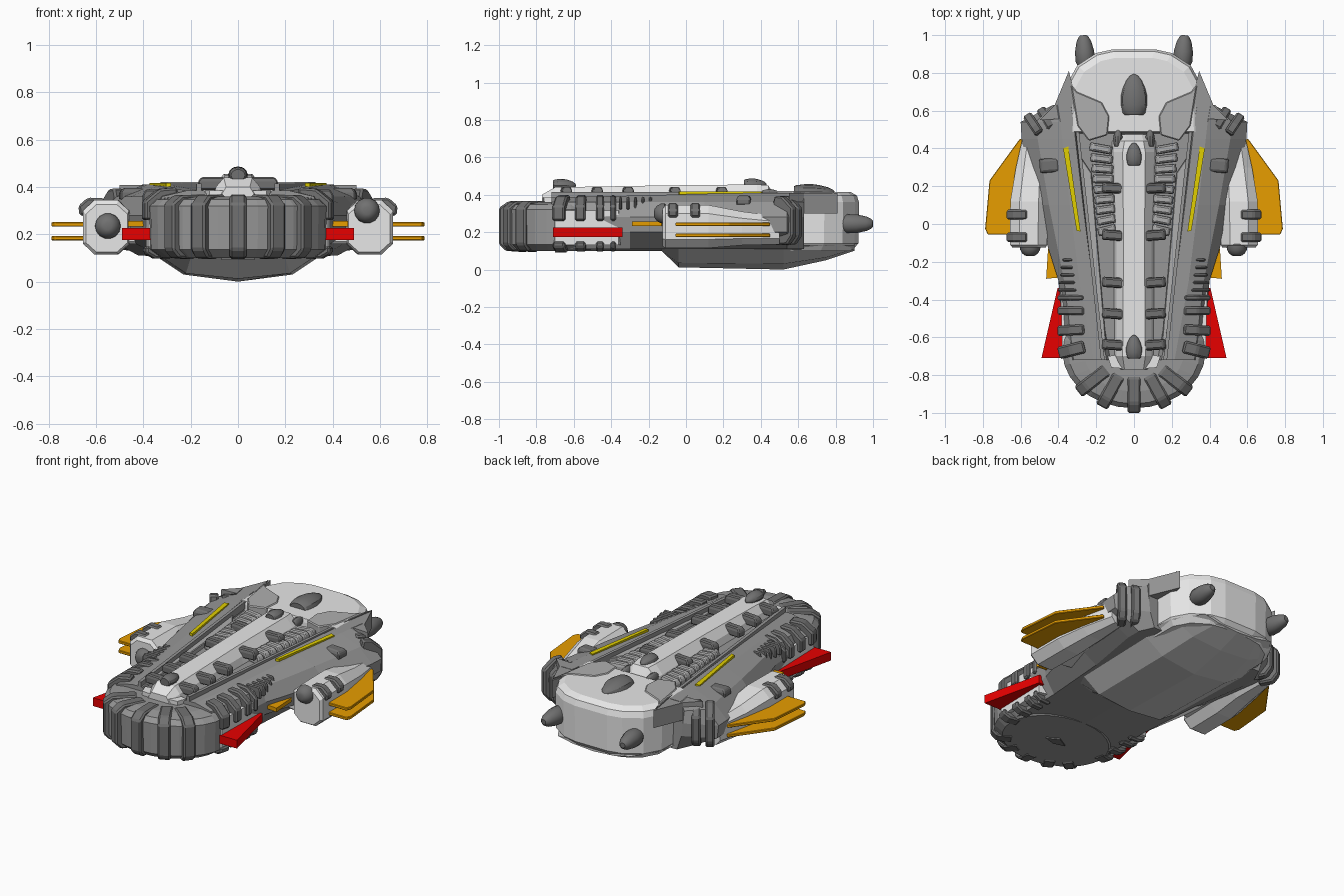
import bpy, bmesh, math
from mathutils import Matrix, Vector

if "Cube" in bpy.data.objects:
    bpy.data.objects.remove(bpy.data.objects["Cube"])


def material(name, r, g, b):
    m = bpy.data.materials.new(name)
    m.diffuse_color = (r, g, b, 1)
    m.use_nodes = True
    m.node_tree.nodes["Principled BSDF"].inputs["Base Color"].default_value = m.diffuse_color
    return m


LIGHT = material("light grey", .85, .85, .85)
BELLY = material("belly grey", .60, .60, .60)
PANEL = material("panel grey", .43, .43, .43)
HULL = material("hull grey", .31, .31, .31)
DARK = material("dark grey", .165, .165, .165)
ORANGE = material("orange", .80, .34, 0)
RED = material("red", .80, 0, 0)
YELLOW = material("yellow", .75, .62, 0)


def loft(name, rings, mat, mirror=False, bevel=0, matrix=None, smooth=0):
    """Skin closed rings of equal length, cap both ends."""
    bm = bmesh.new()
    rows = [[bm.verts.new(p) for p in ring] for ring in rings]
    n = len(rows[0])
    for a, b in zip(rows, rows[1:]):
        for i in range(n):
            j = (i + 1) % n
            bm.faces.new((a[i], a[j], b[j], b[i]))
    bm.faces.new(rows[0])
    bm.faces.new(rows[-1])
    if matrix:
        bm.transform(matrix)
    bmesh.ops.recalc_face_normals(bm, faces=bm.faces)
    me = bpy.data.meshes.new(name)
    bm.to_mesh(me)
    bm.free()
    me.materials.append(mat)
    ob = bpy.data.objects.new(name, me)
    bpy.context.collection.objects.link(ob)
    if bevel:
        mod = ob.modifiers.new("bevel", 'BEVEL')
        mod.width, mod.segments = bevel, 1
    if mirror:
        ob.modifiers.new("mirror", 'MIRROR').use_mirror_merge = False
    if smooth:
        bpy.context.view_layer.objects.active = ob
        ob.select_set(True)
        bpy.ops.object.shade_smooth_by_angle(angle=math.radians(smooth))
        ob.select_set(False)
    return ob


def both(half):
    """Complete a half outline (x >= 0) with its mirror image."""
    return half + [(-p[0],) + tuple(p[1:]) for p in reversed(half) if p[0] > 1e-6]


def prism(name, outline, levels, mat, cy=0, **kw):
    """Stack an xy outline at (z, scale) levels, scaled about (0, cy)."""
    return loft(name, [[(x * s, cy + (y - cy) * s, z) for x, y in outline]
                       for z, s in levels], mat, **kw)


def plate(name, outline, z0, z1, mat, **kw):
    return prism(name, outline, [(z0, 1), (z1, 1)], mat, mirror=True, **kw)


def cleat(name, x, y, z, size, mat=DARK, turn=0, mirror=True):
    """Bevelled block with a narrower top."""
    a, b, h = size[0] / 2, size[1] / 2, size[2] / 2
    rings = [[(-a * s, -b * s, k), (a * s, -b * s, k), (a * s, b * s, k), (-a * s, b * s, k)]
             for k, s in ((-h, 1), (h * .3, 1), (h, .75))]
    m = Matrix.Translation((x, y, z)) @ Matrix.Rotation(math.radians(turn), 4, 'Z')
    return loft(name, rings, mat, mirror, .006, m)


def bullet(name, start, direction, r, length, mirror=False):
    """Rounded cone along a direction."""
    prof = [(0, .75), (.2, 1), (.5, .97), (.8, .75), (.95, .5), (1, .3)]
    rings = [[(r * s * math.cos(t * math.tau / 14), r * s * math.sin(t * math.tau / 14), k * length)
              for t in range(14)] for k, s in prof]
    q = Vector(direction).to_track_quat('Z', 'Y').to_matrix().to_4x4()
    return loft(name, rings, DARK, mirror, matrix=Matrix.Translation(start) @ q, smooth=35)


def drop(name, x, y, z, sx, sy, sz):
    """Faceted teardrop stud, narrowing toward +y."""
    prof = [(-1, .7), (-.9, .85), (-.5, .98), (-.1, 1), (.3, .85), (.7, .58), (.93, .3), (1, .08)]
    rings = [[(x + sx * s * math.cos(t * math.tau / 12), y + sy * k,
               z + sz * s * math.sin(t * math.tau / 12)) for t in range(12)] for k, s in prof]
    return loft(name, rings, DARK, smooth=30)


def rib(name, x, y, angle, profile, width, mirror):
    """Bracket: (outward, z) profile extruded sideways, facing the given angle."""
    rings = [[(r, s * width / 2, z) for r, z in profile] for s in (-1, 1)]
    m = Matrix.Translation((x, y, 0)) @ Matrix.Rotation(math.radians(angle), 4, 'Z')
    return loft(name, rings, DARK, mirror, .009, m)


# Main hull: y, rim x, rim z, shoulder x, widest x, bottom x
hull = [(-.72, .155, .385, .29, .365, .33), (-.3, .23, .395, .34, .40, .33),
        (.1, .28, .405, .42, .525, .36), (.45, .32, .41, .48, .595, .42),
        (.54, .33, .41, .49, .60, .42), (.63, .345, .41, .40, .42, .38)]
loft("main_hull", [both([(0, y, .355), (rx - .03, y, .36), (rx - .01, y, rz), (rx + .06, y, rz),
                         (sx + .03, y, .36), (wx, y, .28), (wx - .01, y, .2), (bx, y, .11), (0, y, .1)])
                   for y, rx, rz, sx, wx, bx in hull], HULL)

# Rear hull block and belly keel
prism("rear_block", both([(.11, .925), (.2, .905), (.30, .84), (.355, .74), (.36, .48)]),
      [(.1, .9), (.14, .99), (.36, 1), (.395, .97), (.415, .88)], LIGHT, cy=.55)
keel = [(-.13, .32, .2, .1, .1), (-.04, .36, .22, .035, .012), (.52, .38, .23, .03, 0),
        (.75, .34, .2, .065, .05), (.9, .24, .14, .11, .1)]
loft("belly_keel", [both([(0, y, .14), (w, y, .13), (lx, y, lz), (0, y, c)])
                    for y, w, lx, lz, c in keel], BELLY)

# Rounded nose disc and the ribs wrapped round it
NY = -.68
prism("nose_disc", [(.378 * math.cos(t * math.tau / 28), NY + .295 * math.sin(t * math.tau / 28))
                    for t in range(28)],
      [(.10, .86), (.135, .99), (.32, 1), (.348, .92), (.36, .7)], HULL, cy=NY)
wrap = [(-.18, .34), (-.165, .368), (-.03, .365), (.02, .33), (.02, .135), (-.015, .10), (-.1, .094)]
for i, a in enumerate((-90, -64, -41)):
    t = math.radians(a)
    rib(f"nose_rib_{i}", .37 * math.cos(t), NY + .30 * math.sin(t), a + (3 if i else 0), wrap, .07, i > 0)
plate("nose_underplate", [(0, -.70), (.07, -.68), (0, -.64)], .092, .11, DARK)

# Light side walls and the clips along them
plate("front_side_wall", [(.3, -.34), (.388, -.36), (.38, -.70), (.3, -.74)], .13, .315, LIGHT)
for i, (y, w, a, x) in enumerate(((-.68, .066, -14, .385), (-.565, .055, -3, .39),
                                 (-.46, .045, 0, .39), (-.39, .03, 0, .39))):
    rib(f"side_top_clip_{i}", x, y, a, [(-.135, .33), (-.125, .398), (-.05, .392), (.015, .34), (.015, .26), (-.1, .26)], w, True)
    rib(f"side_low_clip_{i}", x, y, a, [(-.1, .14), (.01, .15), (.01, .12), (-.03, .098), (-.1, .095)], w, True)
for i in range(5):
    cleat(f"side_vent_{i}", .348 + .004 * (i % 2), -.35 + .04 * i, .355, (.11 - .012 * i, .017, .07))

# Rear corner fins and panels on the deck
plate("rear_tip_fin", [(.345, .81), (.295, .62), (.34, .56), (.50, .55), (.42, .63)], .30, .408, HULL)
plate("rear_deck_patch", [(.335, .74), (.30, .70), (.17, .645), (.13, .57), (.14, .47), (.24, .44), (.30, .52)],
      .35, .42, PANEL, bevel=.006)
plate("deck_panel", [(.285, .36), (.225, .27), (.145, -.66), (.17, -.69)], .35, .388, PANEL, bevel=.004)
plate("rim_rail", [(.35, .79), (.325, .64), (.175, -.72), (.155, -.72), (.308, .64), (.33, .74)], .37, .414, HULL)
plate("yellow_strip", [(.348, .41), (.375, .40), (.304, -.035), (.283, -.04)], .385, .417, YELLOW)
cleat("deck_cleat", .445, .31, .37, (.11, .075, .05), turn=-4)
corner = [(-.11, .36), (-.1, .395), (-.05, .39), (.015, .33), (.015, .18), (-.02, .135), (-.1, .13)]
rib("corner_rib_inner", .488, .60, 60, corner, .05, True)
rib("corner_rib_outer", .56, .568, 56, corner, .05, True)

# Central spine with studs, clips and vertebrae
spine = [(-.77, .08, .05, .40), (-.70, .11, .06, .44), (-.1, .11, .055, .45),
         (.38, .125, .06, .455), (.44, .12, .05, .45), (.475, .09, .04, .39)]
loft("spine", [both([(w, y, .34), (w * .85, y, min(z - .03, .40)), (t, y, z)])
               for y, w, t, z in spine], LIGHT)
plate("spine_front_cap", [(0, -.68), (.14, -.70), (.12, -.76), (0, -.77)], .34, .385, LIGHT)
drop("spine_rear_stud", 0, .37, .455, .04, .06, .032)
drop("spine_front_stud", 0, -.65, .45, .042, .062, .035)
drop("tail_stud", 0, .685, .415, .07, .108, .042)
for i, y in enumerate((.19, -.06, -.31, -.475, -.64)):
    cleat(f"spine_clip_{i}", .108, y, .415, (.12, .055, .055), turn=4)
for i in range(9):
    cleat(f"vertebra_{i}", .175 - .004 * i, .40 - i * .054, .384, (.12 - .003 * i, .046, .056), PANEL, turn=10 - 3 * i)
drop("spine_end_stud_left", -.085, .46, .40, .025, .05, .03)
drop("spine_end_stud_right", .085, .46, .40, .025, .05, .03)

# Tail horns
bullet("tail_horn", (.255, .83, .245), (.08, 1, 0), .052, .17, True)

# Side pods: octagonal sections along y
pod = [(-.125, .555, .225, .088, .10), (-.11, .558, .23, .098, .115), (.12, .555, .23, .10, .115),
       (.30, .54, .22, .085, .09), (.50, .53, .21, .05, .075)]
loft("side_pod", [[(cx + w * a, y, cz + h * b) for a, b in
                   ((1, .6), (.5, 1), (-.5, 1), (-1, .6), (-1, -.6), (-.5, -1), (.5, -1), (1, -.6))]
                  for y, cx, cz, w, h in pod], LIGHT, True)
plate("pod_arm", [(.36, -.08), (.52, -.11), (.60, .3), (.45, .35)], .16, .29, LIGHT, bevel=.01)
bullet("pod_nozzle_left", (-.55, -.10, .235), (0, -1, 0), .055, .07)
bullet("pod_nozzle_right", (.545, -.10, .30), (0, -1, 0), .055, .07)
for i, y in enumerate((.05, -.07)):
    rib(f"pod_clip_{i}", .645, y, 0, [(-.085, .32), (-.08, .352), (-.01, .355), (.03, .32), (.025, .28), (-.05, .27)], .052, True)

# Orange wing plates, small orange fins, red front fins
wing = [(.56, .44), (.605, .45), (.765, .23), (.788, -.025), (.775, -.055), (.65, -.055), (.56, .05)]
for i, z in enumerate((.183, .242)):
    plate(f"wing_plate_{i}", wing, z - .009, z + .009, ORANGE, bevel=.003)
plate("small_orange_fin", [(.36, -.10), (.455, -.13), (.465, -.29), (.36, -.28)], .232, .256, ORANGE)
plate("red_fin", [(.36, -.34), (.405, -.34), (.49, -.71), (.36, -.71)], .175, .226, RED)
